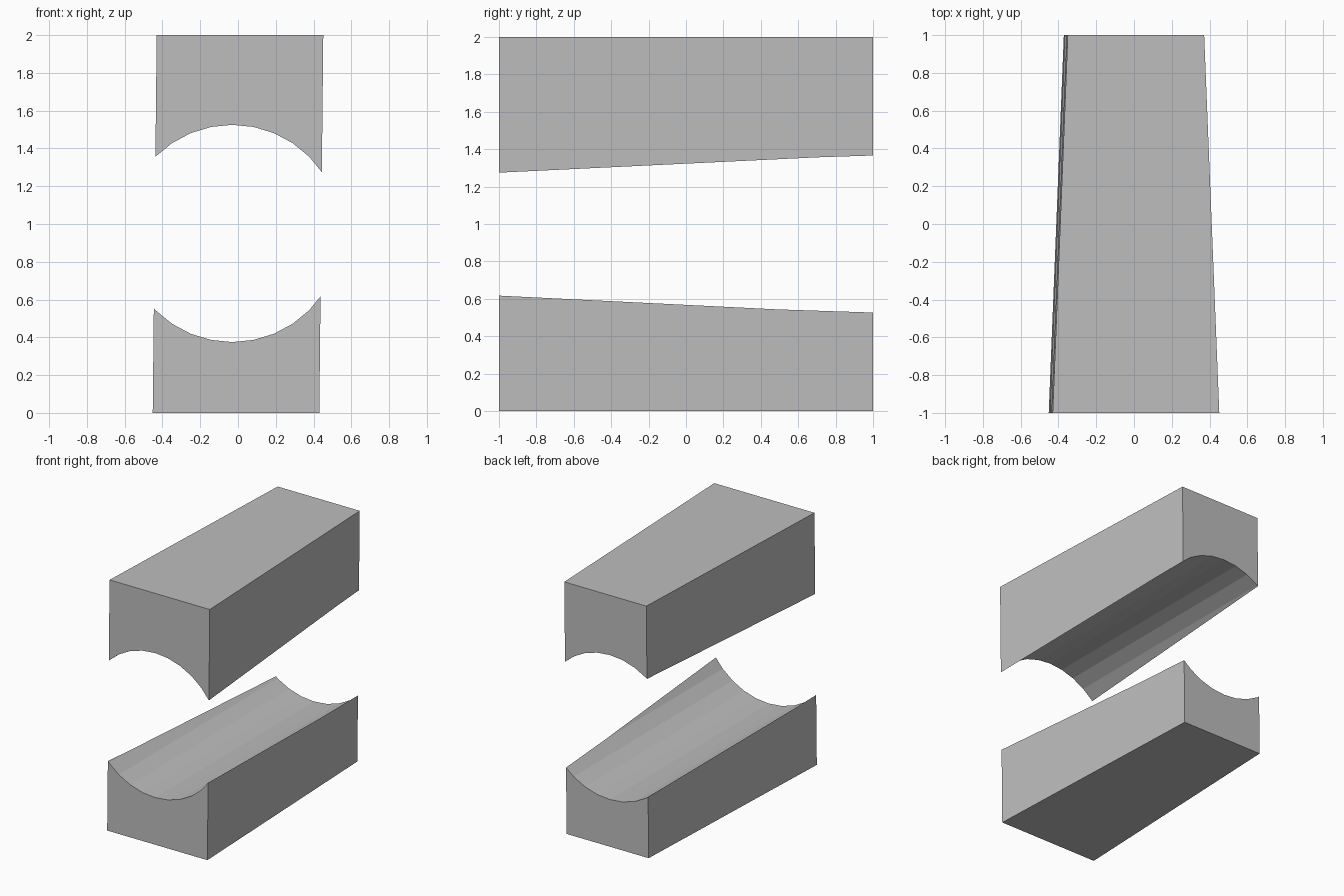
import bpy, bmesh, math
from mathutils import Matrix

default = bpy.data.objects.get("Cube")
if default:
    bpy.data.objects.remove(default, do_unlink=True)

HEIGHT, MID = 2.0, 0.95          # full height and bore axis height
FRONT, BACK, LEAN = 0.441, 0.361, 0.0105  # half widths and sideways lean

grey = bpy.data.materials.new("light grey")
grey.use_nodes = True
colour = (0.515, 0.515, 0.515, 1)
grey.diffuse_color = colour
grey.node_tree.nodes["Principled BSDF"].inputs["Base Color"].default_value = colour


def add_object(name, bm):
    mesh = bpy.data.meshes.new(name)
    bm.to_mesh(mesh)
    bm.free()
    mesh.materials.append(grey)
    obj = bpy.data.objects.new(name, mesh)
    bpy.context.scene.collection.objects.link(obj)
    return obj


def tapered_block(name, low, high):
    """Box from low to high, narrowing to the back and leaning slightly to +x."""
    bm = bmesh.new()
    bmesh.ops.create_cube(bm, size=2)
    for v in bm.verts:
        z = high if v.co.z > 0 else low
        half = FRONT if v.co.y < 0 else BACK
        v.co.x = v.co.x * half + LEAN * (z - HEIGHT / 2)
        v.co.z = z
    return add_object(name, bm)


# Cutter for the round channel, with a vertex line at its crown
bm = bmesh.new()
bmesh.ops.create_cone(bm, cap_ends=True, segments=32, radius1=0.575,
                      radius2=0.575, depth=3,
                      matrix=Matrix.Translation((-0.03, 0, MID))
                      @ Matrix.Rotation(math.pi / 2, 4, "X"))
cutter = add_object("channel_cutter", bm)
cutter.hide_render = True

# Upper and lower blocks, each with the channel cut out
for name, low, high in (("lower_block", 0, MID), ("upper_block", MID, HEIGHT)):
    block = tapered_block(name, low, high)
    cut = block.modifiers.new("channel", "BOOLEAN")
    cut.operation = "DIFFERENCE"
    cut.solver = "EXACT"
    cut.object = cutter
    bpy.context.view_layer.update()
    graph = bpy.context.evaluated_depsgraph_get()
    result = bpy.data.meshes.new_from_object(block.evaluated_get(graph))
    block.modifiers.clear()
    block.data = result

bpy.data.objects.remove(cutter, do_unlink=True)
